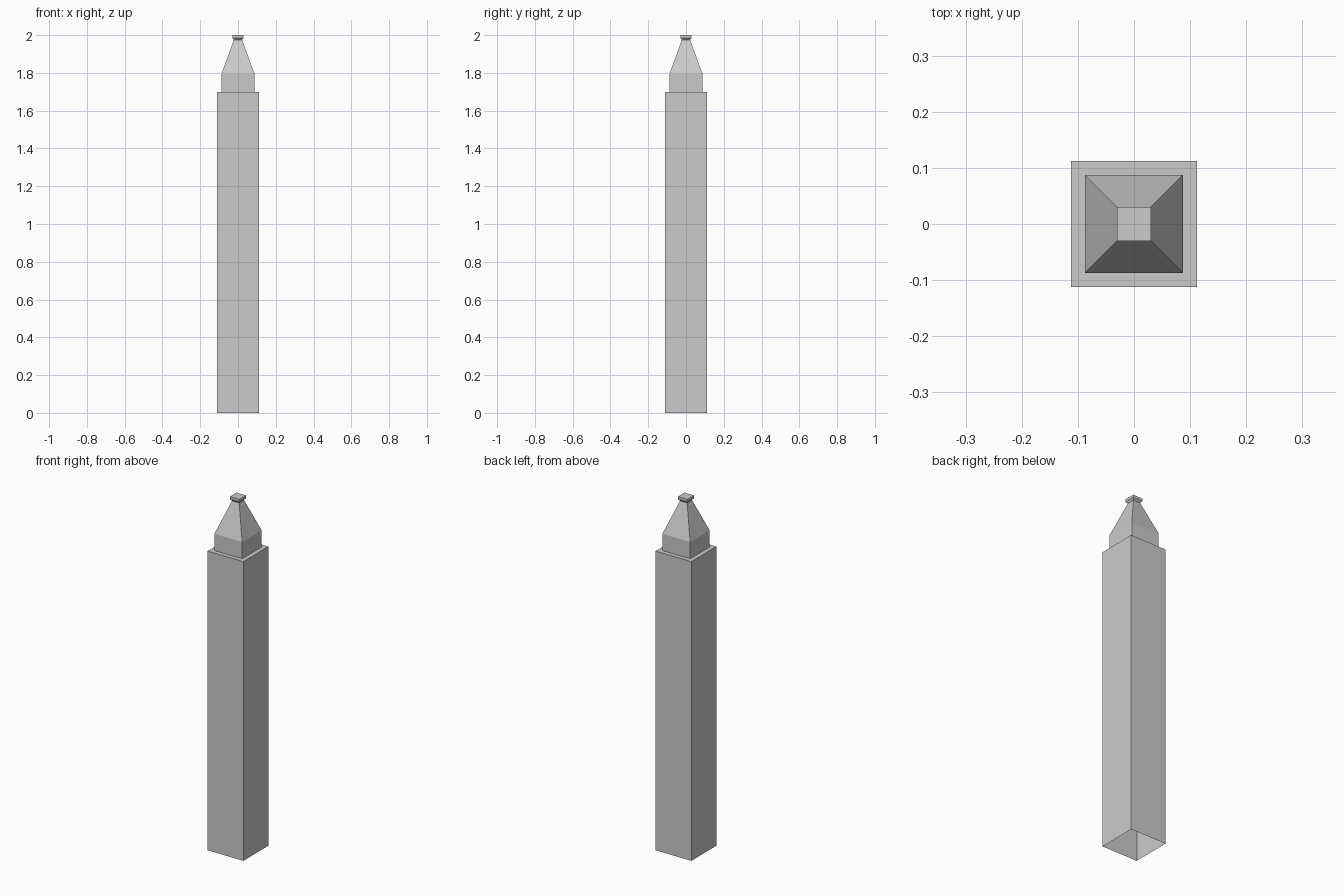
import bpy, bmesh

if "Cube" in bpy.data.objects:
    bpy.data.objects.remove(bpy.data.objects["Cube"])

def square_loft(name, profile, cap_top):
    """Skin square rings given as (half width, height), open at the bottom."""
    bm = bmesh.new()
    rings = []
    for h, z in profile:
        rings.append([bm.verts.new((x * h, y * h, z))
                      for x, y in ((-1, -1), (1, -1), (1, 1), (-1, 1))])
    for a, b in zip(rings, rings[1:]):
        for i in range(4):
            j = (i + 1) % 4
            bm.faces.new((a[i], a[j], b[j], b[i]))
    if cap_top:
        bm.faces.new(rings[-1])
    mesh = bpy.data.meshes.new(name)
    bm.to_mesh(mesh)
    bm.free()
    obj = bpy.data.objects.new(name, mesh)
    bpy.context.collection.objects.link(obj)
    return obj

# Hollow post shaft with a ledge running in to the neck
square_loft("post_shaft", [(0.112, 0), (0.112, 1.70), (0.0875, 1.70)], False)

# Neck, tapered spire and small flared tip
square_loft("post_finial", [(0.0875, 1.70), (0.0875, 1.795), (0.022, 1.975),
                            (0.03, 1.985), (0.03, 2.0)], True)
